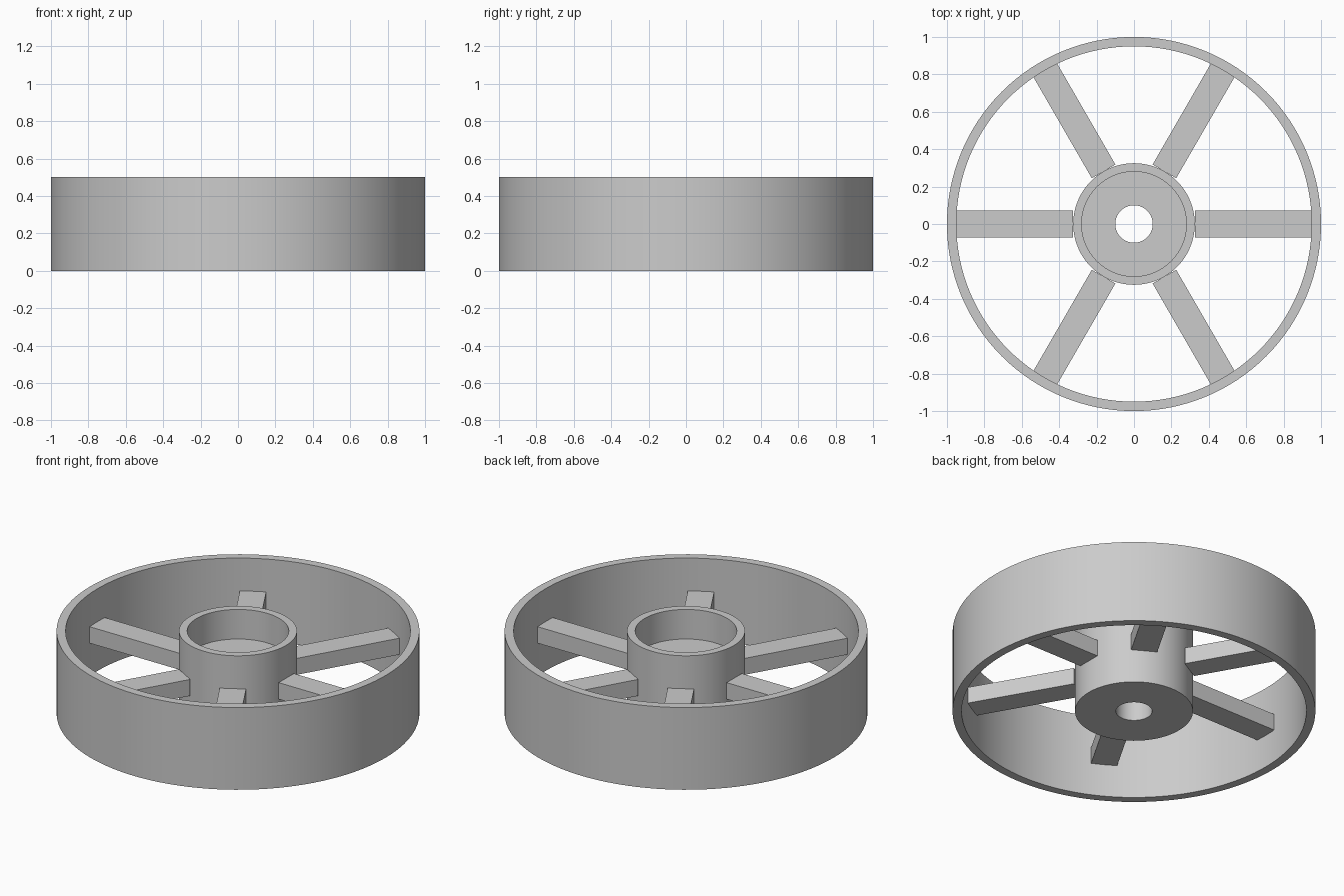
import bpy
import bmesh
from math import radians, cos, sin, tau
from mathutils import Matrix

cube = bpy.data.objects.get("Cube")
if cube:
    bpy.data.objects.remove(cube, do_unlink=True)

# Single plain grey for the whole wheel
GREY = (0.6, 0.6, 0.6, 1.0)
grey = bpy.data.materials.new("plain grey")
grey.use_nodes = True
grey.diffuse_color = GREY
grey.node_tree.nodes["Principled BSDF"].inputs["Base Color"].default_value = GREY

SEGMENTS = 128
HEIGHT = 0.5
RIM_INNER = 0.95
HUB_RADIUS = 0.325


def finish(name, bm, smooth=False):
    bmesh.ops.recalc_face_normals(bm, faces=bm.faces)
    mesh = bpy.data.meshes.new(name)
    bm.to_mesh(mesh)
    bm.free()
    mesh.materials.append(grey)
    obj = bpy.data.objects.new(name, mesh)
    bpy.context.collection.objects.link(obj)
    if smooth:
        bpy.ops.object.select_all(action="DESELECT")
        obj.select_set(True)
        bpy.context.view_layer.objects.active = obj
        bpy.ops.object.shade_smooth_by_angle(angle=radians(30))
    return obj


def lathe(name, profile):
    """Revolve a closed (radius, height) profile around z."""
    bm = bmesh.new()
    rings = []
    for i in range(SEGMENTS):
        a = tau * i / SEGMENTS
        rings.append([bm.verts.new((r * cos(a), r * sin(a), z)) for r, z in profile])
    for i, ring in enumerate(rings):
        following = rings[(i + 1) % SEGMENTS]
        for j in range(len(profile)):
            k = (j + 1) % len(profile)
            bm.faces.new((ring[j], following[j], following[k], ring[k]))
    return finish(name, bm, smooth=True)


# Outer rim: a thin open band
lathe("rim", [(RIM_INNER, 0), (1, 0), (1, HEIGHT), (RIM_INNER, HEIGHT)])

# Hub: recessed cup on top, narrow bore right through
FLOOR, BORE, CUP = 0.32, 0.1, 0.28
lathe("hub", [(BORE, 0), (HUB_RADIUS, 0), (HUB_RADIUS, HEIGHT),
              (CUP, HEIGHT), (CUP, FLOOR), (BORE, FLOOR)])

# Six square-ended spokes at mid height
length = RIM_INNER - HUB_RADIUS
for i in range(6):
    bm = bmesh.new()
    place = (Matrix.Rotation(tau * i / 6, 4, "Z")
             @ Matrix.Translation((HUB_RADIUS + length / 2, 0, HEIGHT / 2))
             @ Matrix.Diagonal((length, 0.146, 0.1, 1)))
    bmesh.ops.create_cube(bm, size=1, matrix=place)
    finish(f"spoke_{i + 1}", bm)
